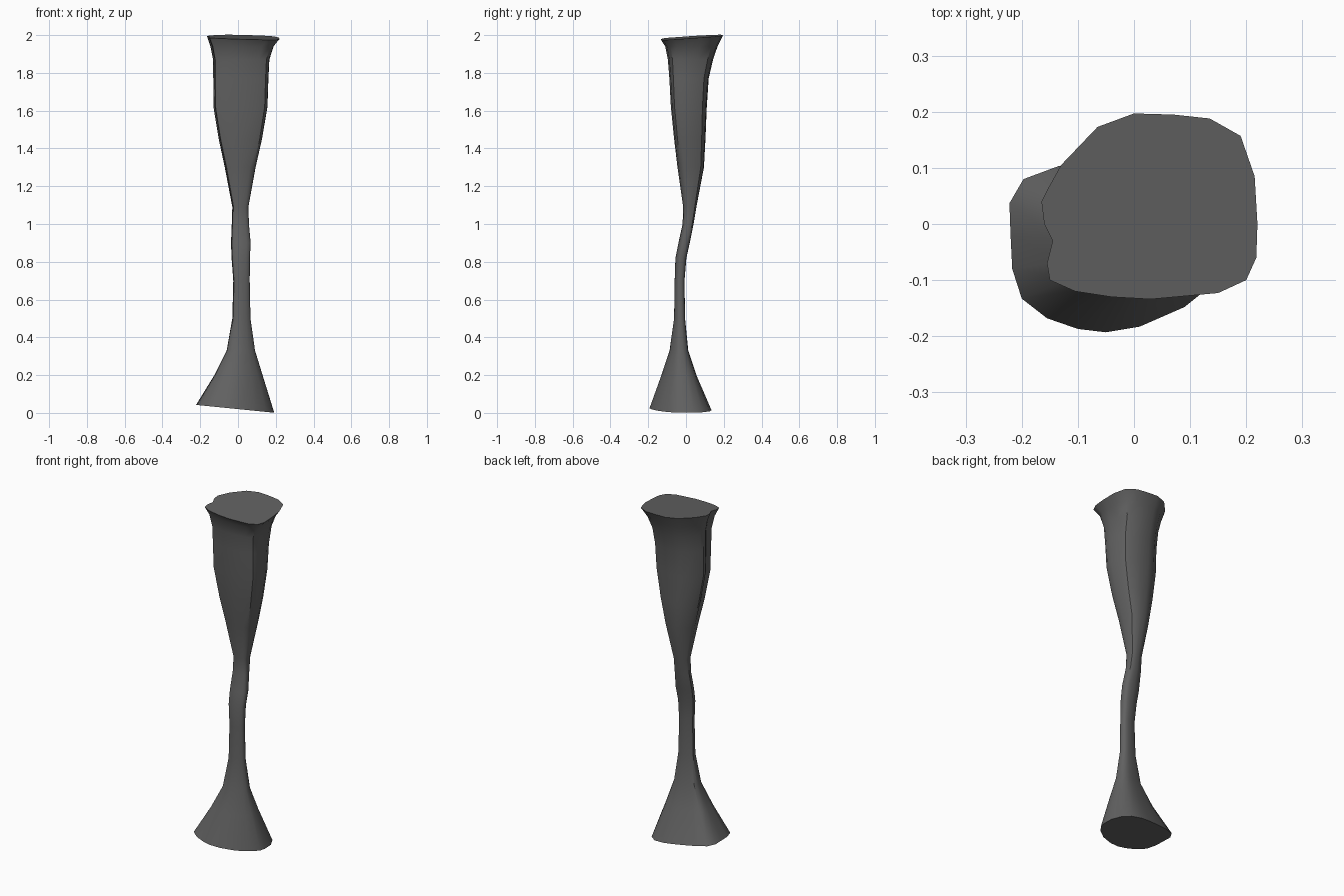
import bpy, bmesh, math

if "Cube" in bpy.data.objects:
    bpy.data.objects.remove(bpy.data.objects["Cube"])

# Rim and foot outlines, counter-clockwise from +x, with matching points
TOP = [(.22, 0), (.215, .085), (.19, .157), (.135, .188), (.07, .195), (0, .197), (-.065, .173),
       (-.13, .105), (-.155, .06), (-.165, .04), (-.16, 0), (-.145, -.03), (-.155, -.07),
       (-.15, -.1), (-.105, -.12), (-.04, -.13), (.03, -.134), (.15, -.123), (.2, -.1), (.218, -.06)]
BOTTOM = [(.192, -.02), (.19, .04), (.165, .09), (.12, .125), (.06, .135), (0, .13), (-.06, .12),
          (-.135, .103), (-.197, .08), (-.222, .037), (-.22, -.02), (-.217, -.08), (-.2, -.133),
          (-.155, -.168), (-.1, -.187), (-.05, -.193), (.01, -.183), (.09, -.148), (.15, -.1), (.185, -.055)]

# Sections between foot and rim: z, x min, x max, y min, y max
SECTIONS = [
    (.20, -.125, .13, -.13, .055), (.33, -.06, .09, -.087, .012), (.50, -.03, .066, -.063, -.005),
    (.70, -.025, .062, -.06, -.008), (.82, -.034, .063, -.056, .002), (.90, -.037, .067, -.04, .02),
    (1.0, -.033, .058, -.018, .04), (1.09, -.03, .055, -.015, .055), (1.3, -.07, .093, -.045, .095),
    (1.45, -.102, .127, -.063, .103), (1.62, -.13, .156, -.08, .11), (1.77, -.131, .161, -.088, .12),
    (1.87, -.132, .166, -.096, .143), (1.94, -.146, .188, -.11, .167)]


def fit(points, x0, x1, y0, y1):
    """Stretch an outline to fill a bounding box."""
    xs, ys = zip(*points)
    ax, bx, ay, by = min(xs), max(xs), min(ys), max(ys)
    return [(x0 + (x - ax) / (bx - ax) * (x1 - x0), y0 + (y - ay) / (by - ay) * (y1 - y0))
            for x, y in points]


unit_top, unit_bottom = fit(TOP, -1, 1, -1, 1), fit(BOTTOM, -1, 1, -1, 1)

# Tilted foot, blended middle rings, tilted rim
rings = [[(x, y, .02 - .1 * x) for x, y in BOTTOM]]
for z, *box in SECTIONS:
    t = min(1, max(0, (z - .3) / 1.2))
    blend = [(a[0] * (1 - t) + b[0] * t, a[1] * (1 - t) + b[1] * t)
             for a, b in zip(unit_bottom, unit_top)]
    rings.append([(x, y, z) for x, y in fit(blend, *box)])
rings.append([(x, y, 1.988 + .07 * y - .03 * x) for x, y in TOP])

# Loft the rings into a closed column
bm = bmesh.new()
loops = [[bm.verts.new(p) for p in ring] for ring in rings]
n = len(TOP)
for low, high in zip(loops, loops[1:]):
    for i in range(n):
        j = (i + 1) % n
        bm.faces.new((low[i], low[j], high[j], high[i]))
bm.faces.new(loops[0][::-1])
bm.faces.new(loops[-1])
bmesh.ops.recalc_face_normals(bm, faces=bm.faces)
mesh = bpy.data.meshes.new("rock_column")
bm.to_mesh(mesh)
bm.free()

column = bpy.data.objects.new("rock_column", mesh)
bpy.context.collection.objects.link(column)
grey = bpy.data.materials.new("dark_grey_stone")
grey.diffuse_color = (.12, .12, .12, 1)
grey.use_nodes = True
grey.node_tree.nodes["Principled BSDF"].inputs["Base Color"].default_value = grey.diffuse_color
mesh.materials.append(grey)

bpy.context.view_layer.objects.active = column
column.select_set(True)
bpy.ops.object.shade_smooth_by_angle(angle=math.radians(35))
